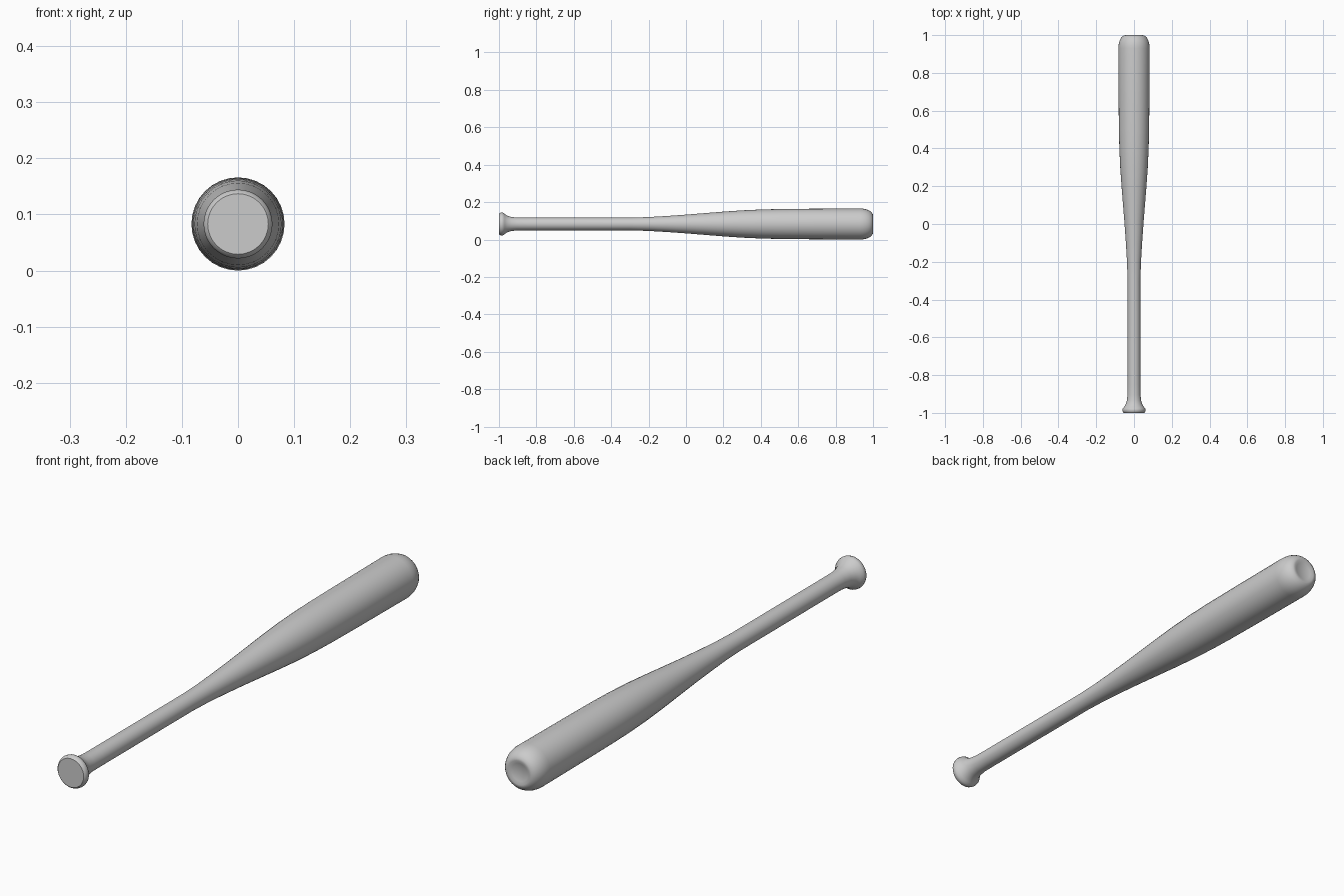
import bpy, bmesh, math
from mathutils import Vector

if "Cube" in bpy.data.objects:
    bpy.data.objects.remove(bpy.data.objects["Cube"])

SIDES = 32
CENTRE_Z = 0.083

# Bat outline from knob to tip: (y along the bat, radius)
profile = [
    (-1.0, 0.0), (-1.0, 0.054), (-0.995, 0.059), (-0.986, 0.0615),
    (-0.977, 0.060), (-0.969, 0.053), (-0.955, 0.044), (-0.935, 0.038),
    (-0.905, 0.0345), (-0.85, 0.034), (-0.3, 0.034), (-0.2, 0.037),
    (-0.1, 0.043), (0.0, 0.050), (0.1, 0.058), (0.2, 0.066),
    (0.3, 0.073), (0.4, 0.0775), (0.5, 0.080), (0.65, 0.0815),
]
# Rounded barrel end
for i in range(8):
    a = math.radians(90 * i / 7)
    profile.append((0.93 + 0.07 * math.sin(a), 0.045 + 0.038 * math.cos(a)))
# Very shallow cup in the tip
profile += [(0.995, 0.034), (0.993, 0.0)]

# Revolve the outline around the long axis
bm = bmesh.new()
verts = [bm.verts.new((r, y, 0)) for y, r in profile]
edges = [bm.edges.new(pair) for pair in zip(verts, verts[1:])]
bmesh.ops.spin(bm, geom=verts + edges, cent=(0, 0, 0), axis=(0, 1, 0),
               angle=math.tau, steps=SIDES, use_merge=False)
bmesh.ops.remove_doubles(bm, verts=bm.verts, dist=1e-5)
bmesh.ops.recalc_face_normals(bm, faces=bm.faces)
bmesh.ops.translate(bm, verts=bm.verts, vec=Vector((0, 0, CENTRE_Z)))

mesh = bpy.data.meshes.new("baseball_bat")
bm.to_mesh(mesh)
bm.free()
bat = bpy.data.objects.new("baseball_bat", mesh)
bpy.context.collection.objects.link(bat)
bpy.context.view_layer.objects.active = bat
bat.select_set(True)
bpy.ops.object.shade_smooth_by_angle(angle=math.radians(38))
